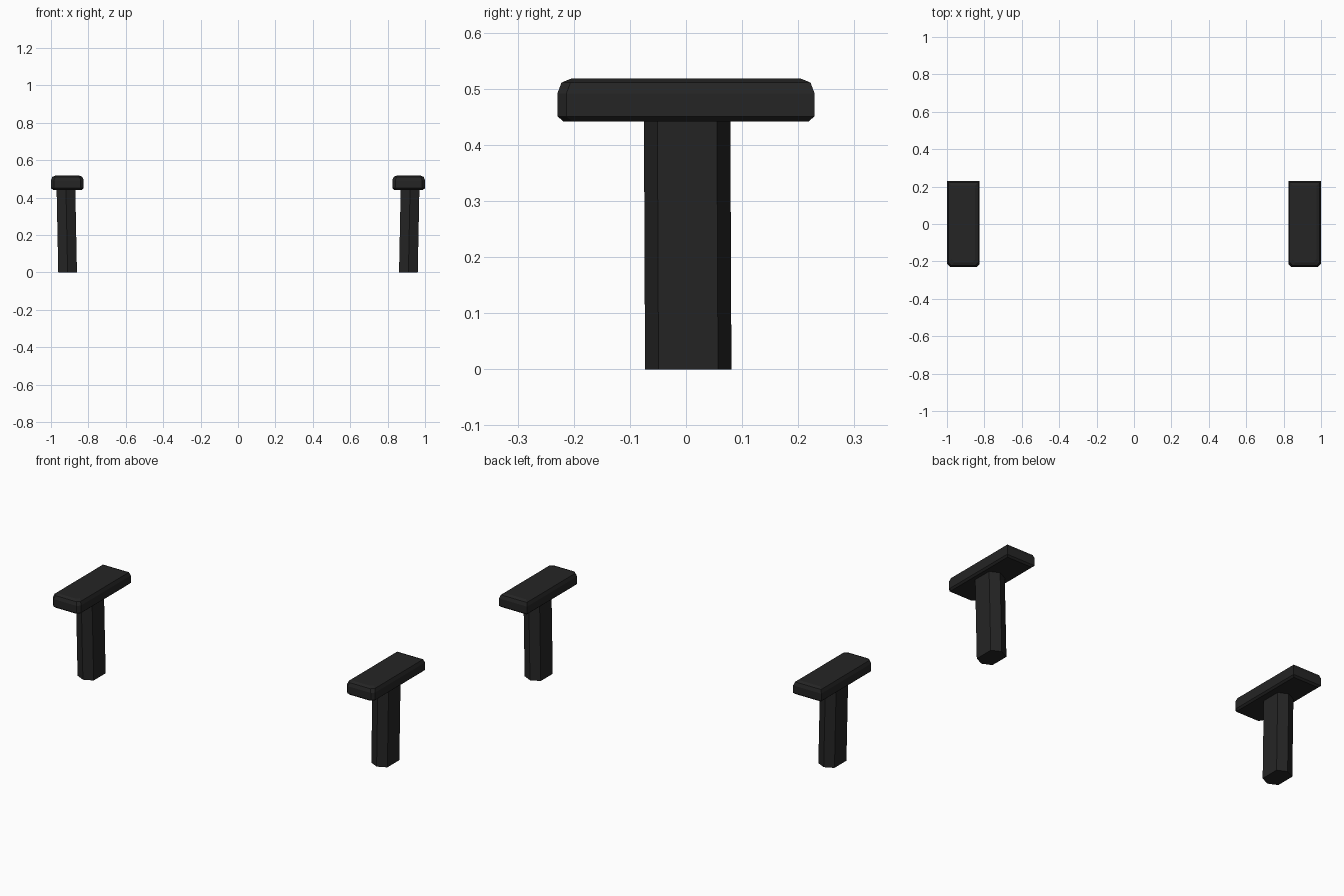
import bpy, bmesh, math

if "Cube" in bpy.data.objects:
    bpy.data.objects.remove(bpy.data.objects["Cube"])

mat = bpy.data.materials.new("black plastic")
mat.diffuse_color = (0.018, 0.018, 0.018, 1)
mat.use_nodes = True
mat.node_tree.nodes["Principled BSDF"].inputs["Base Color"].default_value = mat.diffuse_color


def loft(name, rings):
    """Skin a closed solid through equal-length rings of points."""
    bm = bmesh.new()
    rows = [[bm.verts.new(p) for p in r] for r in rings]
    for a, b in zip(rows, rows[1:]):
        n = len(a)
        for i in range(n):
            j = (i + 1) % n
            bm.faces.new((a[i], a[j], b[j], b[i]))
    bm.faces.new(rows[0][::-1])
    bm.faces.new(rows[-1])
    bmesh.ops.recalc_face_normals(bm, faces=bm.faces)
    me = bpy.data.meshes.new(name)
    bm.to_mesh(me)
    bm.free()
    me.materials.append(mat)
    ob = bpy.data.objects.new(name, me)
    bpy.context.collection.objects.link(ob)


def pad_ring(s, z, inset):
    # rectangle with clipped front corners
    cx, hx, hy, c = 0.9125, 0.0875 - inset, 0.229 - inset, 0.016
    pts = [(hx, hy), (-hx, hy), (-hx, -hy + c), (-hx + c, -hy),
           (hx - c, -hy), (hx, -hy + c)]
    return [(s * (cx + x), y, z) for x, y in pts]


def post_ring(s, z, cx, cy):
    # stretched hexagon pointing front and back
    pts = [(0, 0.077), (-0.05, 0.053), (-0.05, -0.053),
           (0, -0.077), (0.05, -0.053), (0.05, 0.053)]
    return [(s * (cx + x), cy + y, z) for x, y in pts]


for side, s in (("left", -1), ("right", 1)):
    # armrest pad with softened top and bottom edges
    loft(side + "_arm_pad", [pad_ring(s, z, i) for z, i in
         ((0.442, 0.010), (0.451, 0), (0.492, 0), (0.511, 0.007), (0.518, 0.024))])
    # slightly leaning support post
    loft(side + "_arm_post", [post_ring(s, 0, 0.911, 0.004),
                              post_ring(s, 0.45, 0.920, 0.002)])
